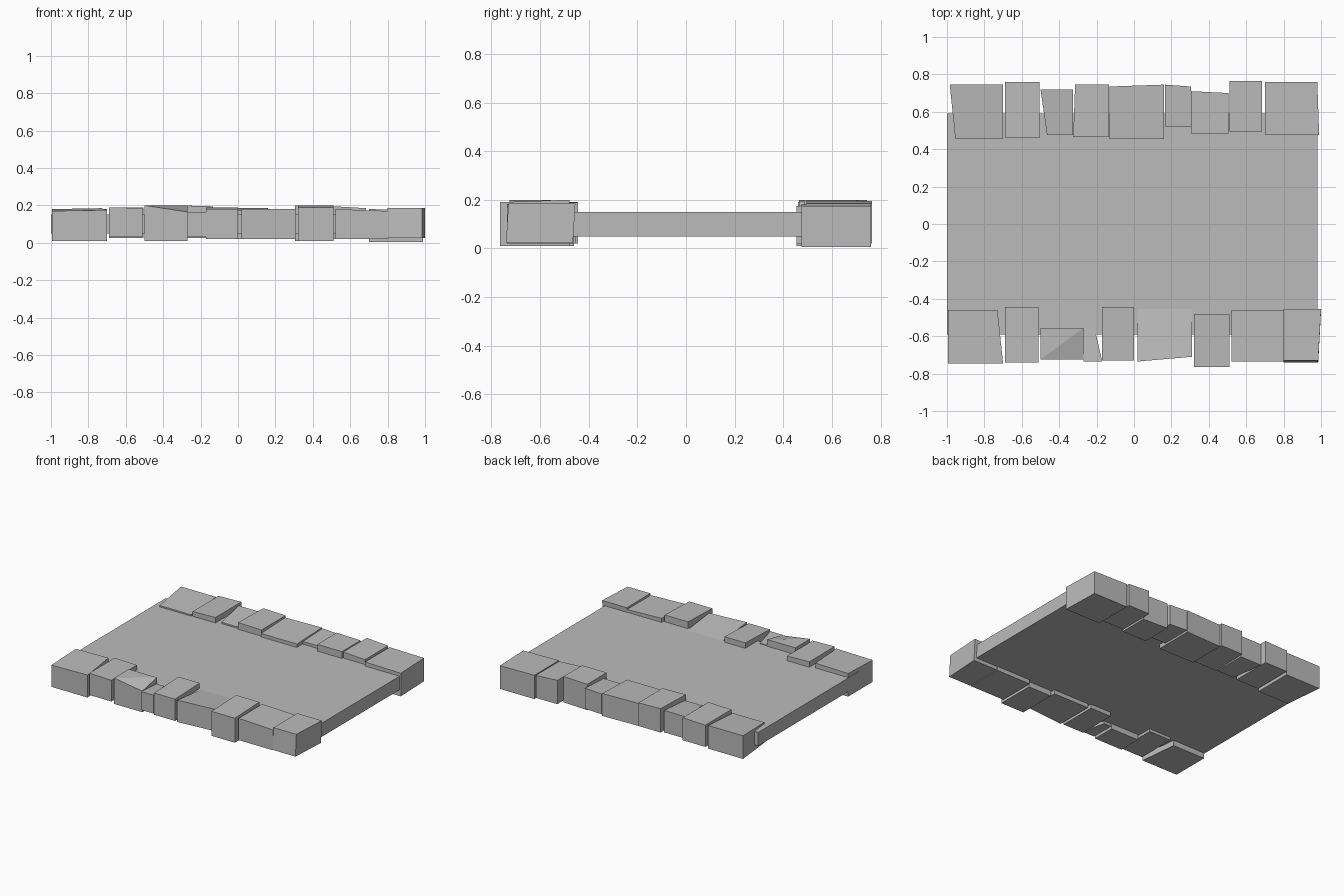
import bpy
import bmesh

cube = bpy.data.objects.get("Cube")
if cube:
    bpy.data.objects.remove(cube, do_unlink=True)

stone = bpy.data.materials.new("grey_stone")
stone.use_nodes = True
stone.diffuse_color = (0.5, 0.5, 0.5, 1)
stone.node_tree.nodes["Principled BSDF"].inputs["Base Color"].default_value = (0.5, 0.5, 0.5, 1)


def make_block(name, side, x0, x1, inner, outer, z0, z1,
               left=0, right=0, skew=0, slope=0, dip=0, chip=0, lean=0):
    """Rough-cut block. left/right shift the inner corners in x, skew turns the
    outer face, slope tips the top along x, dip lowers its inner edge, chip cuts
    the outer right top corner and lean shifts the whole top in y."""
    bm = bmesh.new()
    bmesh.ops.create_cube(bm, size=1)
    for v in bm.verts:
        is_right, is_outer, is_top = v.co.x > 0, v.co.y * side > 0, v.co.z > 0
        x = x1 if is_right else x0
        y = outer if is_outer else inner
        z = z1 if is_top else z0
        if not is_outer:
            x += right if is_right else left
        if is_outer and is_right:
            y += skew
        if is_top:
            z += slope if is_right else 0
            z -= 0 if is_outer else dip
            z -= chip if is_right and is_outer else 0
            y += lean
        v.co = (x, y * side, z)
    if chip:
        # Split the broken top so the chipped corner falls away as a triangle
        top = max(bm.faces, key=lambda f: f.calc_center_median().z)
        low = min(top.verts, key=lambda v: v.co.z)
        ends = [e.other_vert(low) for e in low.link_edges if e in top.edges[:]]
        bmesh.ops.connect_verts(bm, verts=ends)
    mesh = bpy.data.meshes.new(name)
    bm.to_mesh(mesh)
    bm.free()
    mesh.materials.append(stone)
    obj = bpy.data.objects.new(name, mesh)
    bpy.context.collection.objects.link(obj)
    return obj


# Flat deck between the two kerbs
make_block("deck", 1, -1, 0.98, -0.59, 0.59, 0.05, 0.15)

# Kerb blocks: left x, right x, inner edge, outer edge, bottom, top
front_kerb = [
    ((-0.995, -0.7, 0.46, 0.745, 0.01, 0.17), dict(right=-0.03, slope=0.005, dip=-0.01)),
    ((-0.69, -0.51, 0.445, 0.74, 0.03, 0.19), dict(slope=-0.005)),
    ((-0.5, -0.27, 0.555, 0.725, 0.01, 0.2), dict(chip=0.035)),
    ((-0.27, -0.17, 0.56, 0.735, 0.03, 0.165), dict(right=-0.04, dip=0.01)),
    ((-0.17, 0, 0.445, 0.73, 0.02, 0.18), dict(dip=-0.01)),
    ((0.02, 0.31, 0.455, 0.735, 0.02, 0.18), dict(skew=-0.025, dip=0.03)),
    ((0.32, 0.51, 0.48, 0.765, 0.01, 0.19), dict(dip=-0.01)),
    ((0.52, 0.8, 0.46, 0.735, 0.02, 0.18), dict(slope=-0.01)),
    ((0.8, 0.985, 0.465, 0.74, 0.025, 0.185), dict(right=0.015, lean=-0.01)),
]
back_kerb = [
    ((-0.985, -0.7, 0.455, 0.745, 0.01, 0.18), dict(left=0.03, dip=0.02)),
    ((-0.69, -0.505, 0.46, 0.76, 0.025, 0.185), dict(slope=0.005)),
    ((-0.5, -0.325, 0.475, 0.72, 0.02, 0.18), dict(left=0.035, dip=0.02)),
    ((-0.315, -0.135, 0.465, 0.745, 0.025, 0.2), dict(left=-0.01, slope=-0.005)),
    ((-0.13, 0.16, 0.455, 0.735, 0.02, 0.185), dict(skew=0.01, dip=0.01)),
    ((0.165, 0.305, 0.52, 0.745, 0.03, 0.18), dict(skew=-0.01, dip=0.01)),
    ((0.305, 0.505, 0.485, 0.71, 0.01, 0.2), dict(skew=-0.01)),
    ((0.51, 0.685, 0.495, 0.765, 0.02, 0.195), dict(slope=-0.01)),
    ((0.7, 0.98, 0.475, 0.76, 0.005, 0.18), dict(right=0.01, slope=-0.005)),
]

for row, side, blocks in (("front", -1, front_kerb), ("back", 1, back_kerb)):
    for number, (size, shape) in enumerate(blocks, 1):
        make_block(f"{row}_kerb_block_{number}", side, *size, **shape)
